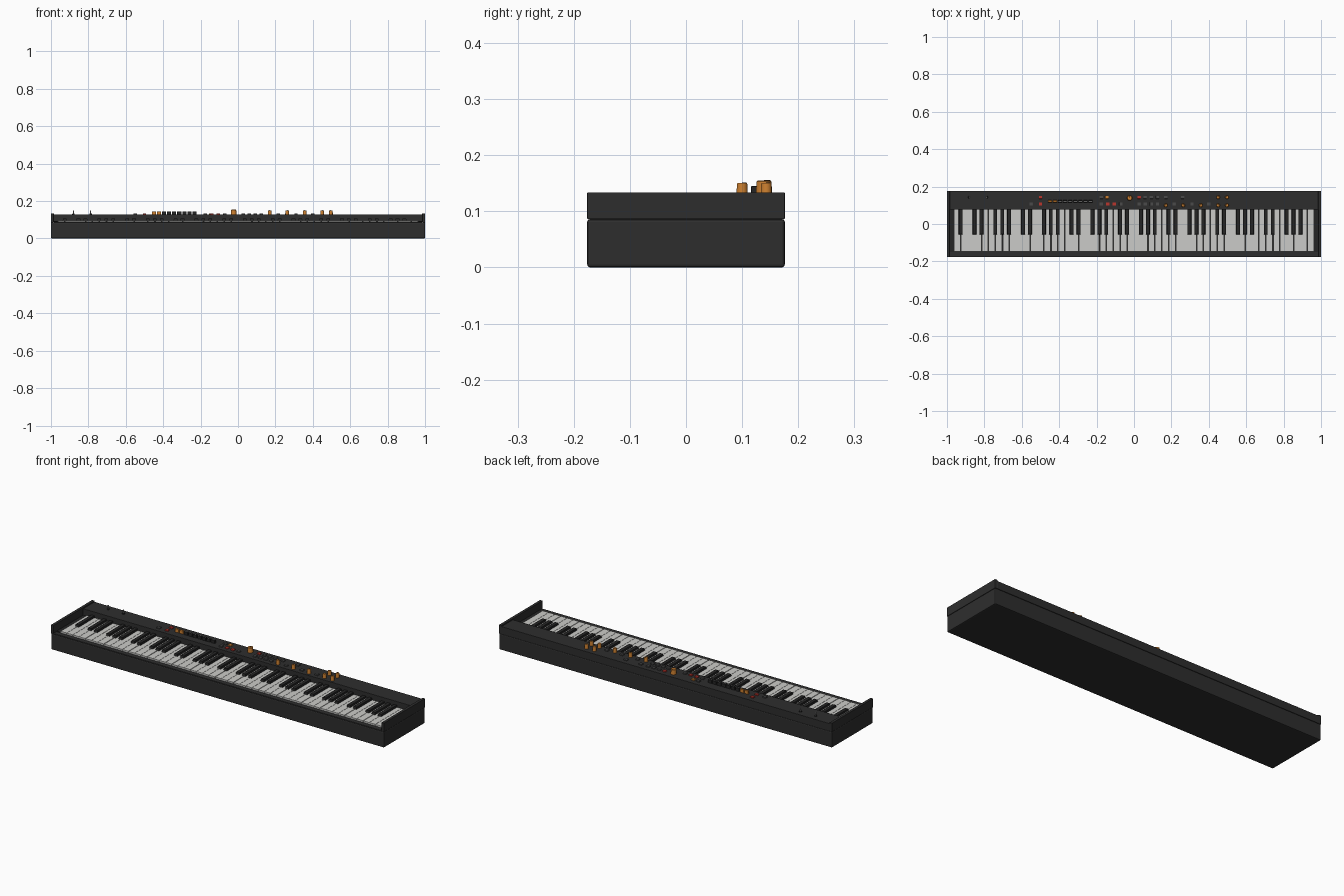
import bpy, bmesh, math
from mathutils import Matrix, Vector

if "Cube" in bpy.data.objects:
    bpy.data.objects.remove(bpy.data.objects["Cube"])


def material(name, r, g, b):
    m = bpy.data.materials.new(name)
    m.diffuse_color = (r, g, b, 1)
    m.use_nodes = True
    m.node_tree.nodes["Principled BSDF"].inputs["Base Color"].default_value = m.diffuse_color
    return m


BODY = material("charcoal body", 0.027, 0.027, 0.027)
BLACK = material("black", 0.018, 0.018, 0.018)
IVORY = material("key white", 0.60, 0.60, 0.58)
ORANGE = material("orange", 0.62, 0.22, 0.03)
RED = material("red", 0.50, 0.035, 0.025)
GREY = material("grey button", 0.07, 0.07, 0.07)
SILVER = material("silver", 0.45, 0.45, 0.45)


def add_box(bm, x0, x1, y0, y1, z0, z1):
    size = Matrix.Diagonal((x1 - x0, y1 - y0, z1 - z0, 1))
    pos = Matrix.Translation(((x0 + x1) / 2, (y0 + y1) / 2, (z0 + z1) / 2))
    return bmesh.ops.create_cube(bm, size=1, matrix=pos @ size)["verts"]


def add_cylinder(bm, x, y, z0, z1, r0, r1, n=20):
    bmesh.ops.create_cone(bm, cap_ends=True, segments=n, radius1=r0, radius2=r1,
                          depth=z1 - z0, matrix=Matrix.Translation((x, y, (z0 + z1) / 2)))


def finish(name, bm, mat, bevel=0, smooth=False):
    me = bpy.data.meshes.new(name)
    bm.to_mesh(me)
    bm.free()
    me.materials.append(mat)
    ob = bpy.data.objects.new(name, me)
    bpy.context.collection.objects.link(ob)
    if bevel:
        mod = ob.modifiers.new("rounded edges", "BEVEL")
        mod.width, mod.segments = bevel, 2
    if smooth:
        bpy.ops.object.select_all(action="DESELECT")
        ob.select_set(True)
        bpy.context.view_layer.objects.active = ob
        bpy.ops.object.shade_smooth_by_angle(angle=math.radians(40))
    return ob


def boxes(name, rows, mat, bevel=0):
    bm = bmesh.new()
    for row in rows:
        add_box(bm, *row)
    return finish(name, bm, mat, bevel)


# Case: lower shell, control panel and end cheeks
D = 0.176
TOP = 0.128
boxes("lower_case", [(-1, 1, -D, D, 0, 0.0865)], BODY, 0.005)
boxes("control_panel", [(-0.985, 0.985, 0.078, D, 0.0865, TOP)], BODY, 0.001)
boxes("end_cheeks", [(-1, -0.985, -D, D, 0.0865, 0.134),
                     (0.985, 1, -D, D, 0.0865, 0.134)], BODY, 0.001)
boxes("front_rail", [(-0.985, 0.985, -D, -0.150, 0.0865, 0.091)], BODY, 0.001)
boxes("key_bed", [(-0.985, 0.985, -0.150, 0.078, 0.0855, 0.088)], BLACK)
boxes("key_end_blocks", [(-0.985, -0.966, -0.148, 0.078, 0.088, 0.093),
                         (0.966, 0.985, -0.148, 0.078, 0.088, 0.093)], BLACK)

# Keyboard: 52 naturals starting on A, sharps between the proper pairs
LEFT, WIDTH, COUNT = -0.964, 1.928 / 52, 52
whites, blacks = bmesh.new(), bmesh.new()
for i in range(COUNT):
    x0 = LEFT + i * WIDTH
    step = i % 7                          # A B C D E F G
    left_gap = 0.003 if step in (4, 0) and i else 0.0007
    add_box(whites, x0 + left_gap, x0 + WIDTH - 0.0007, -0.146, 0.078, 0.088, 0.097)
    if step not in (1, 4) and i < COUNT - 1:
        x = x0 + WIDTH
        verts = add_box(blacks, x - 0.011, x + 0.011, -0.060, 0.078, 0.089, 0.108)
        for v in verts:                   # sloped front and narrowed top
            if v.co.z > 0.1:
                v.co.x = x + (v.co.x - x) * 0.85
                if v.co.y < 0:
                    v.co.y += 0.006
finish("white_keys", whites, IVORY)
finish("black_keys", blacks, BLACK)

# Push buttons in two rows
BACK, FRONT = 0.143, 0.107


def buttons(name, places, mat):
    boxes(name, [(x - 0.009, x + 0.009, y - 0.008, y + 0.008, TOP - 0.001, 0.134)
                 for x, y in places], mat, 0.001)


buttons("grey_buttons", [(-0.55, FRONT), (-0.175, BACK), (-0.175, FRONT), (-0.07, FRONT)]
        + [(0.06 + 0.0325 * k, BACK) for k in range(3)]
        + [(0.028 + 0.0325 * k, FRONT) for k in range(4)]
        + [(0.17, BACK), (0.26, BACK), (0.215, FRONT), (0.31, FRONT), (0.40, FRONT)], GREY)
buttons("red_buttons", [(-0.50, BACK), (-0.50, FRONT), (-0.14, FRONT), (-0.105, FRONT),
                        (0.028, BACK)], RED)
buttons("orange_button", [(-0.145, BACK)], ORANGE)

# Drawbars: two orange and seven dark caps over pale slots
bars = [-0.45 + 0.0272 * k for k in range(9)]


def drawbars(name, xs, mat):
    boxes(name, [(x - 0.011, x + 0.011, 0.116, 0.127, TOP - 0.001, 0.145)
                 for x in xs], mat, 0.001)


drawbars("orange_drawbars", bars[:2], ORANGE)
drawbars("dark_drawbars", bars[2:], BLACK)
boxes("drawbar_marks", [(x - 0.009, x + 0.009, 0.1195, 0.1225, 0.1445, 0.1456)
                        for x in bars[2:]], SILVER)

# Rotary knobs with a collar and a pale pointer line
knobs = [(0.17, FRONT - 0.007, 0.010), (0.263, FRONT - 0.007, 0.010), (0.357, FRONT - 0.007, 0.010),
         (-0.023, 0.139, 0.0145)]
knobs += [(x, y, 0.010) for x in (0.45, 0.497) for y in (FRONT - 0.007, 0.143)]
caps, marks = bmesh.new(), bmesh.new()
for x, y, r in knobs:
    top = 0.155 if r > 0.012 else 0.151
    add_cylinder(caps, x, y, TOP - 0.001, top - 0.002, r, r * 0.93)
    add_cylinder(caps, x, y, top - 0.002, top, r * 0.93, r * 0.8)
    add_box(marks, x - 0.0012, x + 0.0012, y, y + r * 0.8, top - 0.0005, top + 0.0005)
finish("knobs", caps, ORANGE, smooth=True)
finish("knob_pointers", marks, BLACK)

# Two toggle levers on the left of the panel
levers, sockets = bmesh.new(), bmesh.new()
for x in (-0.88, -0.788):
    add_cylinder(sockets, x, 0.143, TOP - 0.001, 0.133, 0.007, 0.006, 16)
    add_cylinder(levers, x, 0.143, 0.132, 0.151, 0.002, 0.0035, 12)
finish("lever_sockets", sockets, BLACK, smooth=True)
finish("toggle_levers", levers, SILVER, smooth=True)
